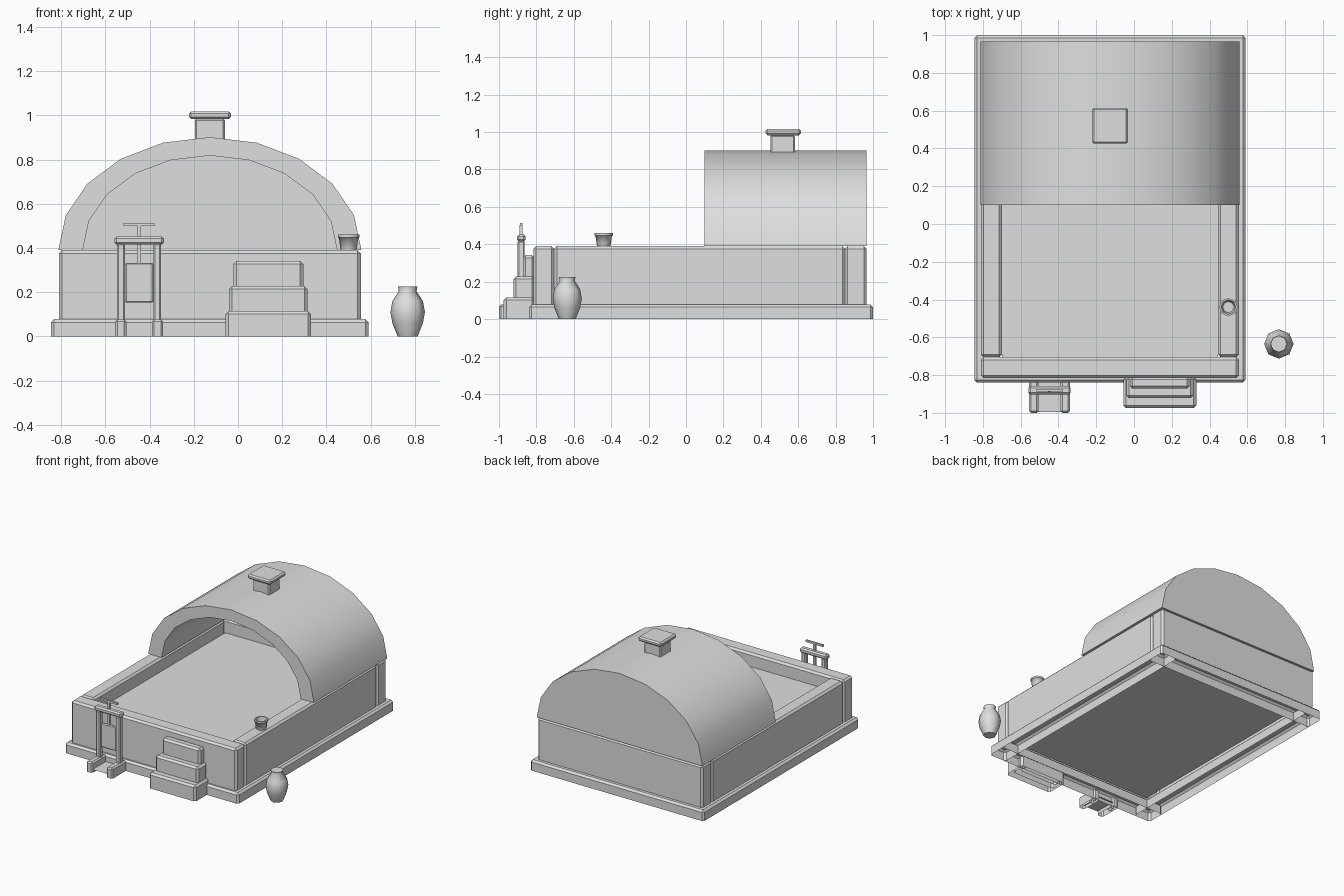
import bpy, bmesh, math

if "Cube" in bpy.data.objects:
    bpy.data.objects.remove(bpy.data.objects["Cube"], do_unlink=True)

stone = bpy.data.materials.new("pale_grey_stone")
stone.use_nodes = True
GREY = (0.74, 0.74, 0.74, 1)
stone.diffuse_color = GREY
stone.node_tree.nodes["Principled BSDF"].inputs["Base Color"].default_value = GREY


def finish(name, bm, smooth_angle=0):
    mesh = bpy.data.meshes.new(name)
    bm.to_mesh(mesh)
    bm.free()
    mesh.materials.append(stone)
    obj = bpy.data.objects.new(name, mesh)
    bpy.context.collection.objects.link(obj)
    if smooth_angle:
        bpy.ops.object.select_all(action='DESELECT')
        bpy.context.view_layer.objects.active = obj
        obj.select_set(True)
        bpy.ops.object.shade_smooth_by_angle(angle=math.radians(smooth_angle))


def box(name, xs, ys, zs, bevel=0.014, hollow=False):
    """Chamfered box from its three ranges; hollow ones have no underside."""
    bm = bmesh.new()
    bmesh.ops.create_cube(bm, size=1)
    for v in bm.verts:
        v.co = [lo + (c + 0.5) * (hi - lo) for c, (lo, hi) in zip(v.co, (xs, ys, zs))]
    bm.normal_update()
    if hollow:
        under = [f for f in bm.faces if f.normal.z < -0.5]
        bmesh.ops.delete(bm, geom=under, context='FACES_ONLY')
    if bevel:
        edges = [e for e in bm.edges if not e.is_boundary]
        bmesh.ops.bevel(bm, geom=edges, offset=bevel, segments=1, affect='EDGES')
    finish(name, bm)


def sheet(name, xs, ys, z):
    """Single flat surface facing up."""
    bm = bmesh.new()
    corners = [(xs[0], ys[0]), (xs[1], ys[0]), (xs[1], ys[1]), (xs[0], ys[1])]
    bm.faces.new([bm.verts.new((x, y, z)) for x, y in corners])
    finish(name, bm)


def lathe(name, x, y, z, profile, sides=8):
    """Turned vessel from a profile of radius and height."""
    bm = bmesh.new()
    rings = []
    for r, h in profile:
        rings.append([bm.verts.new((x + r * math.cos(math.tau * i / sides),
                                    y + r * math.sin(math.tau * i / sides), z + h))
                      for i in range(sides)])
    for a, b in zip(rings, rings[1:]):
        for i in range(sides):
            j = (i + 1) % sides
            bm.faces.new((a[i], a[j], b[j], b[i]))
    bm.faces.new(rings[0])
    bm.faces.new(rings[-1])
    bmesh.ops.recalc_face_normals(bm, faces=bm.faces)
    finish(name, bm, smooth_angle=60)


# Outer and inner limits of the basin
CX = -0.127
BASE_X, WALL_X, IN_X = (-0.845, 0.59), (-0.81, 0.555), (-0.70, 0.445)
BASE_Y, WALL_Y, IN_Y = (-0.84, 1.0), (-0.815, 0.965), (-0.705, 0.85)
BASE_Z, RIM_Z = 0.078, 0.39
BEAM = 0.135

# Foundation beams, overlapping at the corners, and basin walls
for i, side in enumerate(("right", "left")):
    bx = (BASE_X[0], BASE_X[0] + BEAM) if i == 0 else (BASE_X[1] - BEAM, BASE_X[1])
    box(side + "_foundation", bx, BASE_Y, (0, BASE_Z), hollow=True)
    box(side + "_wall", sorted((WALL_X[i], IN_X[i])), IN_Y, (BASE_Z, RIM_Z), hollow=True)
for i, side in enumerate(("front", "back")):
    by = (BASE_Y[0], BASE_Y[0] + BEAM) if i == 0 else (BASE_Y[1] - BEAM, BASE_Y[1])
    box(side + "_foundation", BASE_X, by, (0, BASE_Z), hollow=True)
    box(side + "_wall", WALL_X, sorted((WALL_Y[i], IN_Y[i])), (BASE_Z, RIM_Z), hollow=True)
sheet("basin_floor", IN_X, IN_Y, 0.074)
sheet("water_surface", IN_X, IN_Y, 0.29)

# Vaulted roof: outer and inner arches, open in front and closed behind
SEGMENTS = 10
OUTER, INNER, FRONT, BACK = (0.685, 0.511), (0.575, 0.428), 0.1, 0.965
bm = bmesh.new()


def arch(radii, y):
    angles = [math.pi * i / SEGMENTS for i in range(SEGMENTS + 1)]
    return [bm.verts.new((CX + radii[0] * math.cos(a), y, RIM_Z + radii[1] * math.sin(a)))
            for a in angles]


loops = [arch(OUTER, BACK), arch(OUTER, FRONT), arch(INNER, FRONT), arch(INNER, BACK - 0.09)]
for a, b in zip(loops, loops[1:]):
    for i in range(SEGMENTS):
        bm.faces.new((a[i], a[i + 1], b[i + 1], b[i]))
bm.faces.new(loops[0])
bm.faces.new(loops[-1])
# Underside of the vault
o_back, o_front, i_front, i_back = loops
bm.faces.new((o_back[0], o_front[0], i_front[0], i_back[0],
              i_back[-1], i_front[-1], o_front[-1], o_back[-1]))
bmesh.ops.recalc_face_normals(bm, faces=bm.faces)
finish("vaulted_roof", bm, smooth_angle=35)

# Chimney
box("chimney_shaft", (CX - 0.068, CX + 0.068), (0.452, 0.582), (0.87, 0.985), 0.008)
box("chimney_cap", (CX - 0.095, CX + 0.095), (0.425, 0.615), (0.983, 1.017), 0.01)

# Entrance steps
for n, (half, front, top) in enumerate(((0.193, -0.975, 0.115),
                                        (0.177, -0.922, 0.228),
                                        (0.158, -0.872, 0.342))):
    box(f"step_{n + 1}", (0.137 - half, 0.137 + half), (front, -0.81), (0, top), hollow=True)

# Sluice gate: mirrored posts and channel sides, then the moving parts
GX = -0.447
for side, s in (("right", -1), ("left", 1)):
    box(side + "_gate_post", sorted((GX + s * 0.064, GX + s * 0.1)),
        (-0.9, -0.863), (0, 0.42), 0.007, hollow=True)
    box(side + "_channel_side", sorted((GX + s * 0.058, GX + s * 0.108)),
        (-1.0, -0.83), (0, 0.077), 0.01, hollow=True)
box("gate_crossbar", (GX - 0.112, GX + 0.112), (-0.903, -0.858), (0.415, 0.452), 0.01)
box("gate_panel", (GX - 0.064, GX + 0.064), (-0.892, -0.87), (0.153, 0.333), 0.006)
box("gate_rod", (GX - 0.008, GX + 0.008), (-0.889, -0.873), (0.33, 0.503), 0)
box("gate_handle", (GX - 0.07, GX + 0.07), (-0.888, -0.874), (0.5, 0.514), 0)
sheet("channel_water", (GX - 0.064, GX + 0.064), (-0.995, -0.83), 0.025)

# Cup on the rim and vase on the ground
lathe("cup", 0.5, -0.44, RIM_Z, ((0.036, 0), (0.044, 0.055), (0.049, 0.057),
                                 (0.049, 0.07), (0.039, 0.07), (0.03, 0.012)))
lathe("vase", 0.767, -0.635, 0, ((0.045, 0), (0.069, 0.06), (0.078, 0.11), (0.069, 0.16),
                                 (0.04, 0.205), (0.044, 0.226)))
